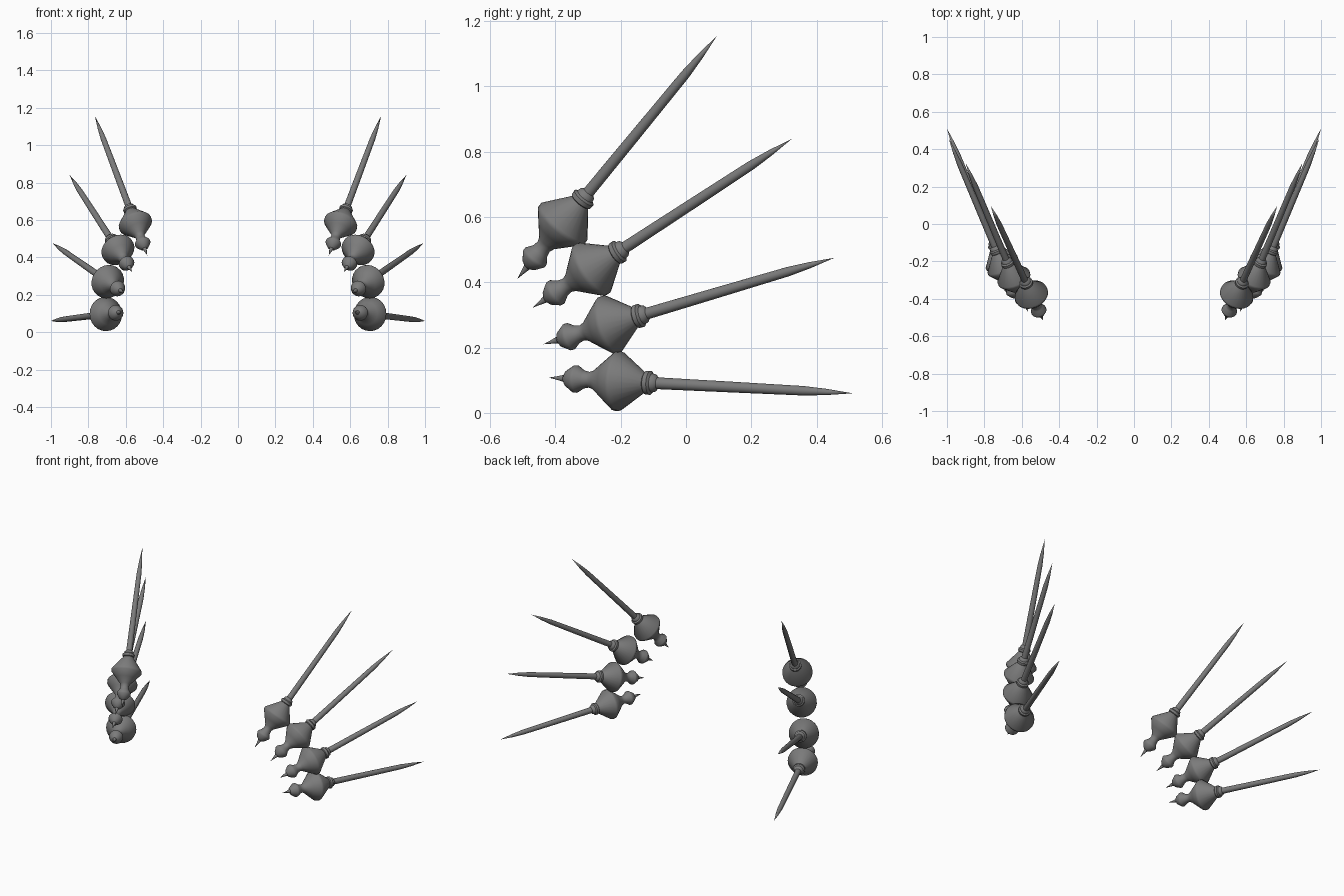
import bpy, bmesh, math
from mathutils import Vector

if "Cube" in bpy.data.objects:
    bpy.data.objects.remove(bpy.data.objects["Cube"])

metal = bpy.data.materials.new("dark_grey")
metal.diffuse_color = (0.2, 0.2, 0.2, 1)
metal.use_nodes = True
metal.node_tree.nodes["Principled BSDF"].inputs["Base Color"].default_value = metal.diffuse_color

SIDES = 24
# (distance along the axis, radius) from the front needle to the rear point
PROFILE = [
    (0, 0), (0.025, 0.005), (0.05, 0.011), (0.058, 0.024),      # needle
    (0.084, 0.042), (0.094, 0.042), (0.115, 0.028),             # small finial
    (0.134, 0.024), (0.15, 0.030), (0.185, 0.060),              # neck and flare
    (0.222, 0.091), (0.236, 0.091), (0.318, 0.030),             # large bulb
    (0.322, 0.036), (0.336, 0.037), (0.342, 0.029),             # collar
    (0.352, 0.027), (0.36, 0.018),
    (0.60, 0.0165), (0.845, 0.0145), (0.92, 0.0095), (1.006, 0),  # shaft and point
]


def spike(name, start, end):
    """Turned spike whose axis runs from start to end."""
    start, end = Vector(start), Vector(end)
    axis = end - start
    scale = axis.length / PROFILE[-1][0]
    bm = bmesh.new()
    verts = [bm.verts.new((r * scale, 0, t * scale)) for t, r in PROFILE]
    edges = [bm.edges.new(pair) for pair in zip(verts, verts[1:])]
    bmesh.ops.spin(bm, geom=verts + edges, cent=(0, 0, 0), axis=(0, 0, 1),
                   angle=math.tau, steps=SIDES, use_duplicate=False)
    bmesh.ops.remove_doubles(bm, verts=bm.verts, dist=0.0003)
    bmesh.ops.recalc_face_normals(bm, faces=bm.faces)
    mesh = bpy.data.meshes.new(name)
    bm.to_mesh(mesh)
    bm.free()
    mesh.materials.append(metal)
    obj = bpy.data.objects.new(name, mesh)
    bpy.context.collection.objects.link(obj)
    obj.location = start
    obj.rotation_euler = axis.to_track_quat('Z', 'Y').to_euler()
    bpy.ops.object.select_all(action='DESELECT')
    obj.select_set(True)
    bpy.context.view_layer.objects.active = obj
    bpy.ops.object.shade_smooth_by_angle(angle=math.radians(40))


# Front and rear ends of the four spikes in each fan, lowest first
FAN = [
    ((0.62, -0.42, 0.108), (1.00, 0.51, 0.06)),
    ((0.61, -0.437, 0.21), (0.99, 0.455, 0.475)),
    ((0.566, -0.47, 0.322), (0.90, 0.325, 0.84)),
    ((0.485, -0.517, 0.41), (0.765, 0.095, 1.155)),
]
for side, word in ((1, "right"), (-1, "left")):
    for i, (a, b) in enumerate(FAN):
        spike(f"{word}_spike_{i + 1}", (side * a[0], *a[1:]), (side * b[0], *b[1:]))
